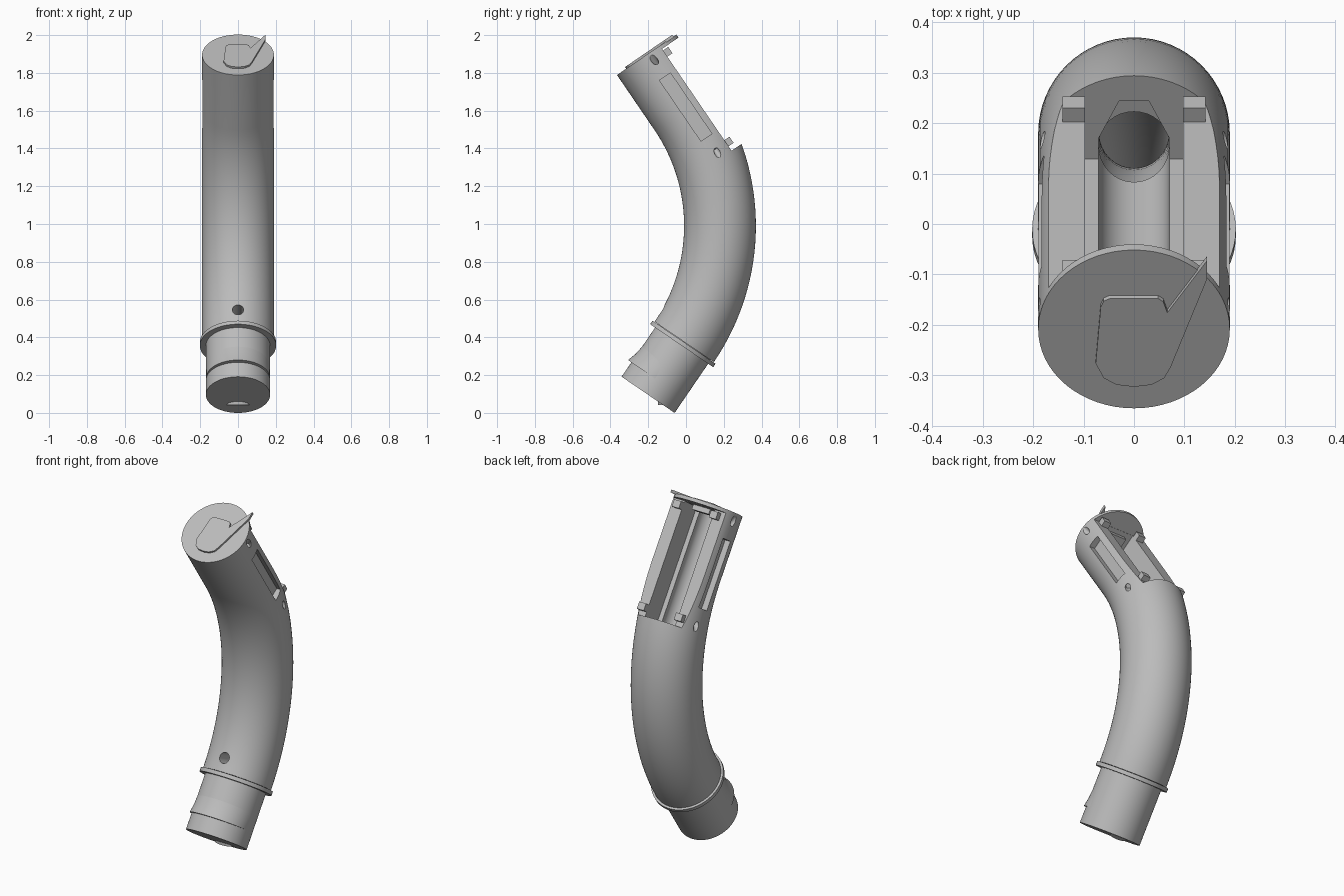
import bpy, bmesh
from math import radians, sin, cos, pi
from mathutils import Matrix, Vector

if "Cube" in bpy.data.objects:
    bpy.data.objects.remove(bpy.data.objects["Cube"])

grey = bpy.data.materials.new("mid_grey")
grey.use_nodes = True
grey.diffuse_color = (0.5, 0.5, 0.5, 1)
grey.node_tree.nodes["Principled BSDF"].inputs["Base Color"].default_value = (0.5, 0.5, 0.5, 1)

TILT = 34.3          # lean of both straight ends, degrees
BEND = 1.09          # bend radius of the tube centre line
BEND_Y, BEND_Z = -0.91, 0.99
R = 0.19             # tube radius


def frame(y, z, angle):
    return Matrix.Translation((0, y, z)) @ Matrix.Rotation(radians(angle), 4, 'X')


def arc_frame(angle):
    a = radians(angle)
    return frame(BEND_Y + BEND * cos(a), BEND_Z + BEND * sin(a), angle)


TOP = arc_frame(TILT) @ Matrix.Translation((0, 0, 0.353))
BASE = arc_frame(-TILT) @ Matrix.Translation((0, 0, -0.339))


def circle(r, z=0, cy=0, n=64):
    return [Vector((r * cos(2 * pi * i / n), cy + r * sin(2 * pi * i / n), z)) for i in range(n)]


def loft(name, rings, matrix=Matrix()):
    """Closed solid through a list of matching rings."""
    bm = bmesh.new()
    rows = [[bm.verts.new(matrix @ p) for p in ring] for ring in rings]
    n = len(rows[0])
    for low, high in zip(rows, rows[1:]):
        for i in range(n):
            j = (i + 1) % n
            bm.faces.new((low[i], low[j], high[j], high[i]))
    bm.faces.new(rows[0][::-1])
    bm.faces.new(rows[-1])
    bmesh.ops.recalc_face_normals(bm, faces=bm.faces)
    mesh = bpy.data.meshes.new(name)
    bm.to_mesh(mesh)
    bm.free()
    mesh.materials.append(grey)
    obj = bpy.data.objects.new(name, mesh)
    bpy.context.collection.objects.link(obj)
    return obj


def prism(name, outline, z0, z1, matrix=TOP):
    return loft(name, [[Vector((x, y, z)) for x, y in outline] for z in (z0, z1)], matrix)


def box(name, x0, x1, y0, y1, z0, z1, matrix=TOP):
    return prism(name, [(x0, y0), (x1, y0), (x1, y1), (x0, y1)], z0, z1, matrix)


def cut(target, cutters):
    for c in cutters:
        m = target.modifiers.new(c.name, 'BOOLEAN')
        m.operation, m.solver, m.object = 'DIFFERENCE', 'EXACT', c
    graph = bpy.context.evaluated_depsgraph_get()
    mesh = bpy.data.meshes.new_from_object(target.evaluated_get(graph))
    target.modifiers.clear()
    target.data = mesh
    for c in cutters:
        bpy.data.objects.remove(c)


def smooth(obj):
    bpy.ops.object.select_all(action='DESELECT')
    obj.select_set(True)
    bpy.context.view_layer.objects.active = obj
    bpy.ops.object.shade_smooth_by_angle(angle=radians(30))


# Main bent tube
steps = 32
frames = [arc_frame(-TILT + 2 * TILT * i / steps) for i in range(steps + 1)] + [TOP]
tube = loft("bent_tube", [[f @ p for p in circle(R)] for f in frames])

# Open bay: flat window, stepped channel and round-bottomed trough
trough = [(0.07 * cos(pi + pi * i / 16), -0.06 + 0.07 * sin(pi + pi * i / 16)) for i in range(17)]
trough += [(0.07, 0.0), (0.03, 0.088), (-0.03, 0.088), (-0.07, 0.0)]
cutters = [
    box("window_cutter", -0.4, 0.4, 0.085, 0.5, -0.673, -0.02),
    box("channel_cutter", -0.097, 0.097, -0.05, 0.3, -0.672, -0.022),
    prism("trough_cutter", trough, -0.79, -0.025),
    loft("bore_cutter", [[arc_frame(14 - 3 * i) @ p for p in circle(0.069, n=32)] for i in range(16)]),
    loft("front_hole_cutter", [circle(0.03, z, n=24) for z in (-0.12, 0.1)],
         Matrix.Translation((0, -0.125, 0.545)) @ Matrix.Rotation(radians(65), 4, 'X')),
]

# Side slots and slanted screw dents
for s in (-1, 1):
    cutters.append(box("slot_cutter", s * 0.155, s * 0.3, -0.02, 0.05, -0.54, -0.15))
    for z, lean in ((-0.06, 1), (-0.635, -1)):
        place = (TOP @ Matrix.Translation((s * 0.18, 0.018, z))
                 @ Matrix.Rotation(s * radians(90 - 55 * lean), 4, 'Y'))
        cutters.append(loft("dent_cutter", [circle(0.014, -0.03 , n=20), circle(0.022, 0.08, n=20)], place))
cut(tube, cutters)
smooth(tube)

# Corner clips on the rails, and the small bracket under the end cap
for side, s in (("right", -1), ("left", 1)):
    for level, z in (("lower", -0.645), ("upper", -0.07)):
        box(f"{side}_{level}_clip", s * 0.097, s * 0.142, 0.075, 0.118, z, z + 0.04)
box("cap_bracket", -0.055, 0.055, 0.0, 0.06, -0.05, -0.015)

# Raised pointed tab on the end cap
tab = [(-0.066, 0.06), (-0.06, 0.075), (-0.048, 0.081), (0.048, 0.081), (0.058, 0.073),
       (0.066, 0.047), (0.145, 0.172), (0.145, 0.128), (0.073, -0.083), (0.06, -0.11),
       (0.035, -0.126), (0, -0.131), (-0.035, -0.126), (-0.06, -0.11), (-0.076, -0.075)]
prism("end_tab", tab, -0.005, 0.011)

# Lower plug: neck, collar, latch ramp and bottom stub
smooth(loft("neck", [circle(0.17, z) for z in (0, 0.345)], BASE))
smooth(loft("collar", [circle(0.202, z) for z in (0.315, 0.337)], BASE))
smooth(loft("latch_ramp", [circle(0.169, 0.092, -0.023), circle(0.169, 0.14, -0.008),
                           circle(0.169, 0.2, 0)], BASE))
stub = [Vector((p.x, p.y * 0.45, p.z)) for p in circle(0.06, 0.043)]
loft("bottom_stub", [stub, [p + Vector((0, 0, 0.06)) for p in stub]], Matrix.Translation((0, -0.122, 0)))
